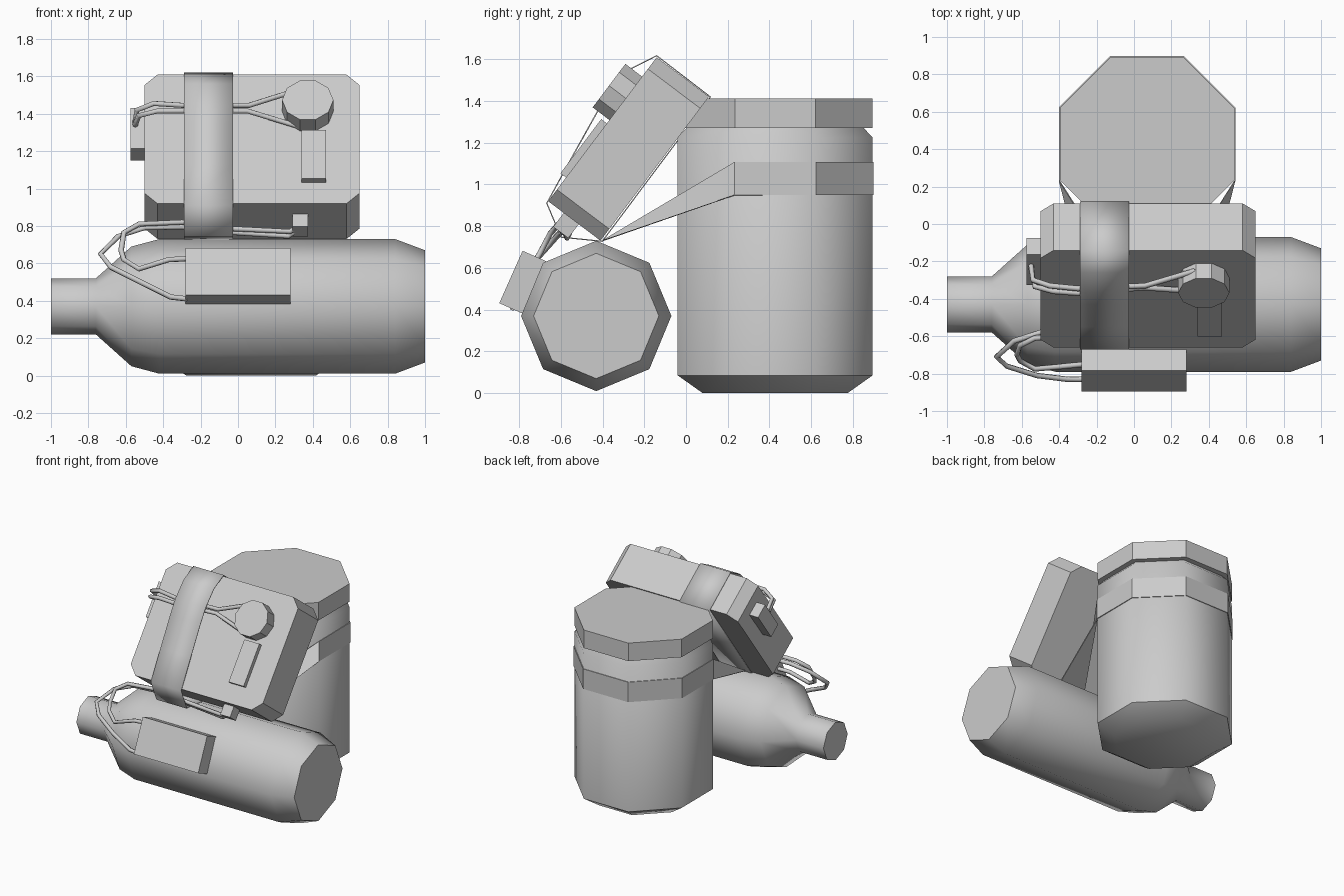
import bpy, bmesh, math
from mathutils import Vector, Matrix

cube = bpy.data.objects.get("Cube")
if cube:
    bpy.data.objects.remove(cube, do_unlink=True)

grey = bpy.data.materials.new("plain grey")
grey.use_nodes = True
GREY = (0.6, 0.6, 0.6, 1)
grey.diffuse_color = GREY
grey.node_tree.nodes["Principled BSDF"].inputs["Base Color"].default_value = GREY


def finish(name, bm, smooth=None):
    bmesh.ops.recalc_face_normals(bm, faces=bm.faces)
    mesh = bpy.data.meshes.new(name)
    bm.to_mesh(mesh)
    bm.free()
    mesh.materials.append(grey)
    ob = bpy.data.objects.new(name, mesh)
    bpy.context.collection.objects.link(ob)
    if smooth:
        bpy.ops.object.select_all(action='DESELECT')
        ob.select_set(True)
        bpy.context.view_layer.objects.active = ob
        bpy.ops.object.shade_smooth_by_angle(angle=math.radians(smooth))
    return ob


def lathe(name, profile, matrix, sides=8, turn=0.0, smooth=None):
    """Turn (radius, height) pairs into a capped solid around local z."""
    bm = bmesh.new()
    rings = []
    for r, h in profile:
        angles = [turn + math.tau * i / sides for i in range(sides)]
        rings.append([bm.verts.new(matrix @ Vector((r * math.cos(a), r * math.sin(a), h)))
                      for a in angles])
    for low, high in zip(rings, rings[1:]):
        for i in range(sides):
            j = (i + 1) % sides
            bm.faces.new((low[i], low[j], high[j], high[i]))
    bm.faces.new(rings[0])
    bm.faces.new(rings[-1])
    return finish(name, bm, smooth)


def block(name, size, centre, tilt, cut=0.0):
    """Box leaning back by tilt; cut bevels the corners seen from the front."""
    bm = bmesh.new()
    bmesh.ops.create_cube(bm, size=1, matrix=Matrix.Diagonal((*size, 1)))
    if cut:
        edges = [e for e in bm.edges
                 if abs(e.verts[0].co.y - e.verts[1].co.y) > size[1] / 2]
        bmesh.ops.bevel(bm, geom=edges, offset=cut, segments=1, affect='EDGES')
    bm.transform(Matrix.Translation(centre) @ Matrix.Rotation(-tilt, 4, 'X'))
    return finish(name, bm)


def ribbon(name, left, right, closed=False, smooth=None):
    """Thin strip between two matching edges, given a little thickness."""
    bm = bmesh.new()
    a = [bm.verts.new(p) for p in left]
    b = [bm.verts.new(p) for p in right]
    for i in range(len(a) if closed else len(a) - 1):
        j = (i + 1) % len(a)
        bm.faces.new((a[i], a[j], b[j], b[i]))
    ob = finish(name, bm, smooth)
    ob.modifiers.new("thickness", 'SOLIDIFY').thickness = 0.006
    return ob


def wire(name, points):
    curve = bpy.data.curves.new(name, 'CURVE')
    curve.dimensions = '3D'
    curve.bevel_depth = 0.015
    curve.bevel_resolution = 1
    curve.use_fill_caps = True
    spline = curve.splines.new('POLY')
    spline.points.add(len(points) - 1)
    for p, co in zip(spline.points, points):
        p.co = (*co, 1)
    curve.materials.append(grey)
    ob = bpy.data.objects.new(name, curve)
    bpy.context.collection.objects.link(ob)


# Jar with its lid
jar_place = Matrix.Translation((0.07, 0.427, 0))
eighth = math.pi / 8
lathe("jar_body", [(0.375, 0), (0.505, 0.085), (0.505, 1.225), (0.46, 1.27), (0.46, 1.3)],
      jar_place, turn=eighth, smooth=50)
lathe("jar_lid", [(0.505, 1.27), (0.505, 1.412)], jar_place, turn=eighth, smooth=30)

# Bottle lying on its side, neck toward -x
lathe("bottle", [(0.15, -1), (0.15, -0.76), (0.32, -0.57), (0.36, -0.42), (0.36, 0.84), (0.30, 1)],
      Matrix.Translation((0, -0.43, 0.37)) @ Matrix.Rotation(math.pi / 2, 4, 'Y'), smooth=50)

# Leaning case and the parts fixed to it
LEAN = math.radians(37)
block("case", (1.15, 0.314, 0.864), (0.075, -0.275, 1.17), LEAN, cut=0.07)
block("side_block", (0.08, 0.11, 0.27), (-0.535, -0.2, 1.29), LEAN)
block("lower_connector", (0.085, 0.09, 0.1), (0.333, -0.57, 0.81), LEAN)
block("front_plate", (0.13, 0.06, 0.325), (0.405, -0.48, 1.165), LEAN)
lathe("round_dial", [(0.137, 0), (0.137, 0.13)],
      Matrix.Translation((0.373, -0.265, 1.395)) @ Matrix.Rotation(math.pi / 2 - LEAN, 4, 'X'),
      sides=10)

# Block on the bottle
block("bottle_block", (0.56, 0.122, 0.275), (-0.783, 0, 0) and (0, -0.783, 0.532),
      math.radians(24))

# Strap round the case, bowed over the wires
loop = [(-0.67, 0.91), (-0.55, 1.13), (-0.43, 1.345), (-0.365, 1.45), (-0.26, 1.56),
        (-0.14, 1.62), (0.12, 1.42), (-0.4, 0.725), (-0.6, 0.745)]
ribbon("case_strap", [(-0.29, y, z) for y, z in loop], [(-0.027, y, z) for y, z in loop],
       closed=True, smooth=50)

# Strap round the back of the jar, drawn down on to the bottle
back = [jar_place @ Vector((0.511 * math.cos(a), 0.511 * math.sin(a), 0))
        for a in (eighth * k for k in range(-1, 11, 2))]
top = [(p.x, p.y, 1.107) for p in back]
low = [(p.x, p.y, 0.95) for p in back]
ribbon("jar_strap",
       [(0.14, -0.4, 0.733)] + top + [(0.0, -0.4, 0.733)],
       [(0.38, -0.4, 0.733)] + low + [(-0.24, -0.4, 0.733)])

# Wires from the dial to the side block
wire("dial_wire_upper", [(0.33, -0.25, 1.53), (0.06, -0.33, 1.445), (-0.3, -0.345, 1.445),
                         (-0.45, -0.33, 1.455), (-0.54, -0.3, 1.42), (-0.55, -0.22, 1.35)])
wire("dial_wire_lower", [(0.33, -0.36, 1.33), (0.05, -0.34, 1.415), (-0.3, -0.37, 1.415),
                         (-0.43, -0.36, 1.415), (-0.53, -0.335, 1.39), (-0.55, -0.24, 1.34)])

# Wires from the connector to the bottle block
wire("inner_wire", [(0.32, -0.6, 0.8), (0.28, -0.59, 0.77), (-0.03, -0.58, 0.785),
                    (-0.3, -0.59, 0.82), (-0.53, -0.61, 0.81), (-0.61, -0.65, 0.765),
                    (-0.625, -0.7, 0.67), (-0.61, -0.73, 0.62), (-0.53, -0.775, 0.57),
                    (-0.37, -0.76, 0.62), (-0.27, -0.75, 0.625)])
wire("outer_wire", [(0.32, -0.58, 0.78), (0.27, -0.57, 0.745), (-0.03, -0.56, 0.765),
                    (-0.3, -0.565, 0.795), (-0.5, -0.58, 0.79), (-0.64, -0.625, 0.745),
                    (-0.735, -0.71, 0.65), (-0.68, -0.76, 0.58), (-0.52, -0.81, 0.5),
                    (-0.36, -0.83, 0.42), (-0.27, -0.83, 0.41)])
